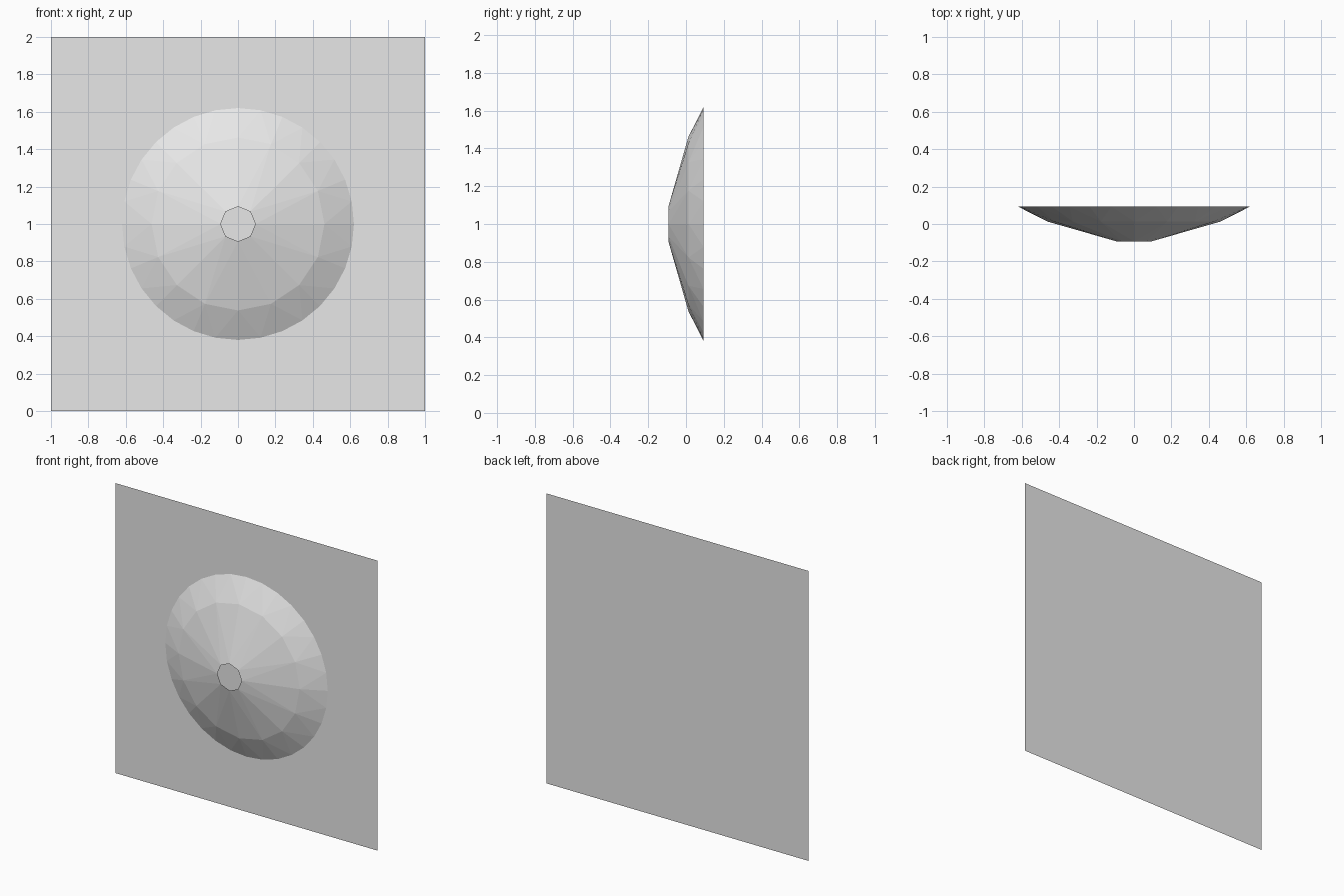
import bpy
import bmesh
from math import sin, cos, pi

if "Cube" in bpy.data.objects:
    bpy.data.objects.remove(bpy.data.objects["Cube"], do_unlink=True)

BACK = 0.093

grey = bpy.data.materials.new("plain grey")
grey.use_nodes = True
colour = (0.8, 0.8, 0.8, 1)
grey.diffuse_color = colour
grey.node_tree.nodes["Principled BSDF"].inputs["Base Color"].default_value = colour


def finish(name, bm):
    mesh = bpy.data.meshes.new(name)
    bm.to_mesh(mesh)
    bm.free()
    mesh.materials.append(grey)
    obj = bpy.data.objects.new(name, mesh)
    bpy.context.collection.objects.link(obj)
    return obj


def ring(bm, sides, radius, y):
    steps = [2 * pi * i / sides for i in range(sides)]
    return [bm.verts.new((radius * sin(a), y, 1 + radius * cos(a))) for a in steps]


def bridge(bm, inner, outer):
    # Join a ring to one with twice as many sides
    n = len(inner)
    for i, v in enumerate(inner):
        before, here, after = (outer[(2 * i + k) % (2 * n)] for k in (-1, 0, 1))
        bm.faces.new((v, here, before))
        bm.faces.new((v, after, here))
        bm.faces.new((v, inner[(i + 1) % n], after))


# Square backing sheet
bm = bmesh.new()
corners = ((-1, 0), (1, 0), (1, 2), (-1, 2))
bm.faces.new([bm.verts.new((x, BACK, z)) for x, z in corners])
finish("backing_sheet", bm)

# Shallow faceted dome with an open hole at its tip
bm = bmesh.new()
hole = ring(bm, 8, 0.093, -BACK)
middle = ring(bm, 16, 0.462, 0.013)
rim = ring(bm, 32, 0.62, BACK)
bridge(bm, hole, middle)
bridge(bm, middle, rim)
bmesh.ops.recalc_face_normals(bm, faces=bm.faces)
# Face the dome outwards, to the front
if sum(f.normal.y for f in bm.faces) > 0:
    bmesh.ops.reverse_faces(bm, faces=bm.faces)
finish("dome", bm)
